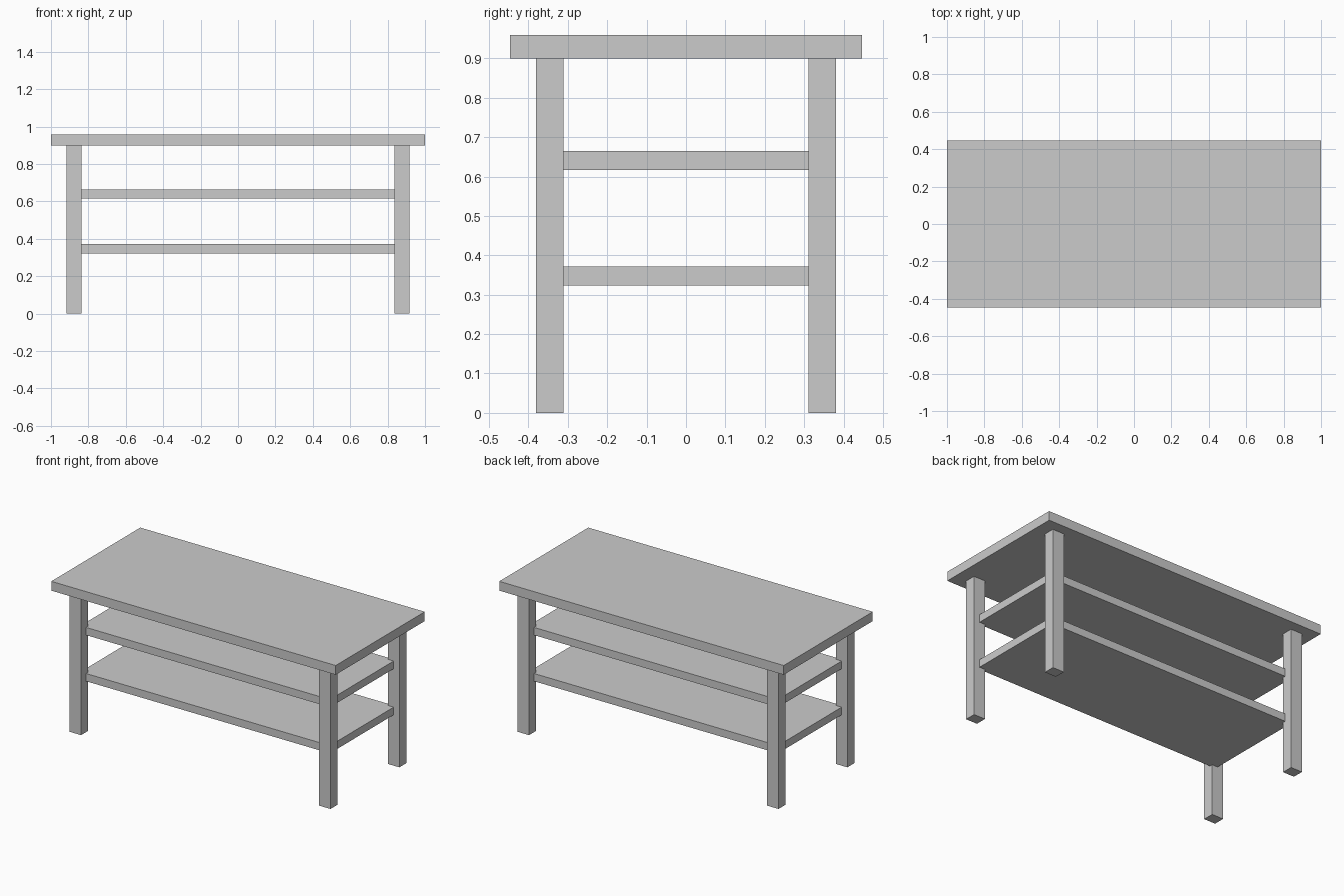
import bpy

if "Cube" in bpy.data.objects:
    bpy.data.objects.remove(bpy.data.objects["Cube"])


def box(name, lo, hi):
    """Axis-aligned box between two corners."""
    (x0, y0, z0), (x1, y1, z1) = lo, hi
    verts = [(x, y, z) for z in (z0, z1) for x, y in ((x0, y0), (x1, y0), (x1, y1), (x0, y1))]
    faces = [(3, 2, 1, 0), (4, 5, 6, 7)]
    faces += [(i, (i + 1) % 4, (i + 1) % 4 + 4, i + 4) for i in range(4)]
    mesh = bpy.data.meshes.new(name)
    mesh.from_pydata(verts, [], faces)
    obj = bpy.data.objects.new(name, mesh)
    bpy.context.collection.objects.link(obj)
    return obj


# Table top
box("table_top", (-1, -0.447, 0.9), (1, 0.447, 0.959))

# Two shelves, let into the legs
for name, z in (("lower_shelf", 0.323), ("upper_shelf", 0.616)):
    box(name, (-0.877, -0.33, z), (0.877, 0.33, z + 0.049))

# Four legs
for side, sx in (("left", -1), ("right", 1)):
    for end, sy in (("front", -1), ("back", 1)):
        cx, cy = sx * 0.877, sy * 0.346
        box(f"{end}_{side}_leg", (cx - 0.04, cy - 0.035, 0), (cx + 0.04, cy + 0.035, 0.9))
